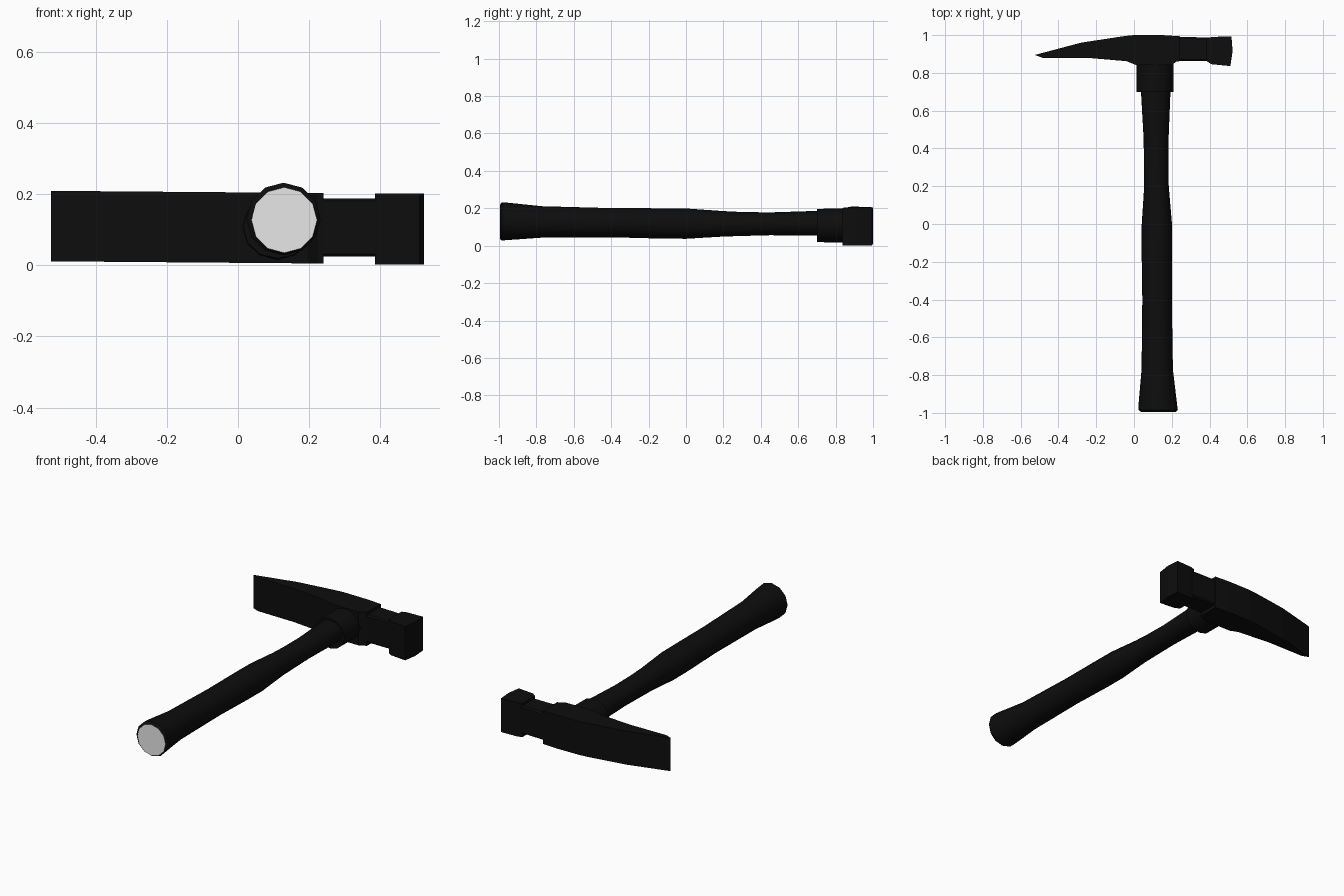
import bpy, bmesh, math

if "Cube" in bpy.data.objects:
    bpy.data.objects.remove(bpy.data.objects["Cube"])


def material(name, value, rough=0.6):
    m = bpy.data.materials.new(name)
    m.use_nodes = True
    m.diffuse_color = (value, value, value, 1)
    bsdf = m.node_tree.nodes["Principled BSDF"]
    bsdf.inputs["Base Color"].default_value = (value, value, value, 1)
    bsdf.inputs["Roughness"].default_value = rough
    return m


black = material("black", 0.004)
grey = material("light grey", 0.8)


def finish(bm, name, mats, smooth=None):
    bmesh.ops.recalc_face_normals(bm, faces=bm.faces)
    mesh = bpy.data.meshes.new(name)
    bm.to_mesh(mesh)
    bm.free()
    for m in mats:
        mesh.materials.append(m)
    ob = bpy.data.objects.new(name, mesh)
    bpy.context.collection.objects.link(ob)
    if smooth:
        bpy.ops.object.select_all(action='DESELECT')
        ob.select_set(True)
        bpy.context.view_layer.objects.active = ob
        bpy.ops.object.shade_smooth_by_angle(angle=math.radians(smooth))
    return ob


def loft(name, stations, sides=12, mats=(black,), smooth=None):
    """Elliptical rings along y; station = y, centre x, centre z, radius x, radius z."""
    bm = bmesh.new()
    rings = []
    for y, cx, cz, rx, rz in stations:
        angles = [2 * math.pi * i / sides for i in range(sides)]
        rings.append([bm.verts.new((cx + rx * math.cos(a), y, cz + rz * math.sin(a)))
                      for a in angles])
    for a, b in zip(rings, rings[1:]):
        for i in range(sides):
            j = (i + 1) % sides
            bm.faces.new((a[i], a[j], b[j], b[i]))
    front = bm.faces.new(rings[0])
    bm.faces.new(rings[-1])
    front.material_index = len(mats) - 1
    return finish(bm, name, mats, smooth)


def plate(name, outline, z0, z1, bevel=0.0):
    """Top outline extruded upwards, with optional bevel on the long edges."""
    bm = bmesh.new()
    base = bm.faces.new([bm.verts.new((x, y, z0)) for x, y in outline])
    out = bmesh.ops.extrude_face_region(bm, geom=[base])
    for v in out["geom"]:
        if isinstance(v, bmesh.types.BMVert):
            v.co.z = z1
    if bevel:
        edges = [e for e in bm.edges
                 if abs(e.verts[0].co.x - e.verts[1].co.x) > 0.05]
        bmesh.ops.bevel(bm, geom=edges, offset=bevel, segments=1, affect='EDGES')
    return finish(bm, name, [black])


# Handle with a pale butt face
loft("handle", [
    (-0.995, 0.13, 0.127, 0.092, 0.092),
    (-0.985, 0.128, 0.13, 0.104, 0.102),
    (-0.955, 0.126, 0.13, 0.102, 0.1),
    (-0.77, 0.123, 0.127, 0.083, 0.084),
    (-0.4, 0.122, 0.123, 0.078, 0.078),
    (-0.13, 0.121, 0.119, 0.081, 0.081),
    (0.0, 0.121, 0.118, 0.08, 0.081),
    (0.2, 0.119, 0.117, 0.065, 0.068),
    (0.3, 0.118, 0.116, 0.065, 0.064),
    (0.45, 0.117, 0.117, 0.066, 0.061),
    (0.7, 0.115, 0.12, 0.078, 0.066),
    (0.75, 0.115, 0.12, 0.078, 0.066),
], mats=(black, grey), smooth=35)

# Collar where the handle enters the head
loft("collar", [
    (0.7, 0.111, 0.108, 0.097, 0.089),
    (0.83, 0.111, 0.108, 0.097, 0.091),
    (0.88, 0.111, 0.107, 0.1, 0.094),
], smooth=35)

# Main head body tapering into the chisel blade
blade = plate("head_blade", [
    (-0.525, 0.895), (-0.485, 0.88), (-0.25, 0.88), (-0.04, 0.862),
    (0.01, 0.842), (0.2, 0.842), (0.225, 0.86), (0.24, 0.862),
    (0.24, 0.994), (0.15, 1.0), (0.0, 1.0), (-0.05, 0.995), (-0.28, 0.96),
], 0.005, 0.203)
for v in blade.data.vertices:
    v.co.z += 0.008 * max(0, 0.24 - v.co.x)

# Neck and striking face
plate("head_neck", [(0.22, 0.862), (0.42, 0.862), (0.42, 0.986), (0.22, 0.992)],
      0.024, 0.188, 0.008)
plate("striking_face", [
    (0.385, 0.862), (0.41, 0.846), (0.51, 0.836), (0.522, 0.915),
    (0.516, 0.994), (0.41, 0.99), (0.385, 0.98),
], 0.002, 0.202)
